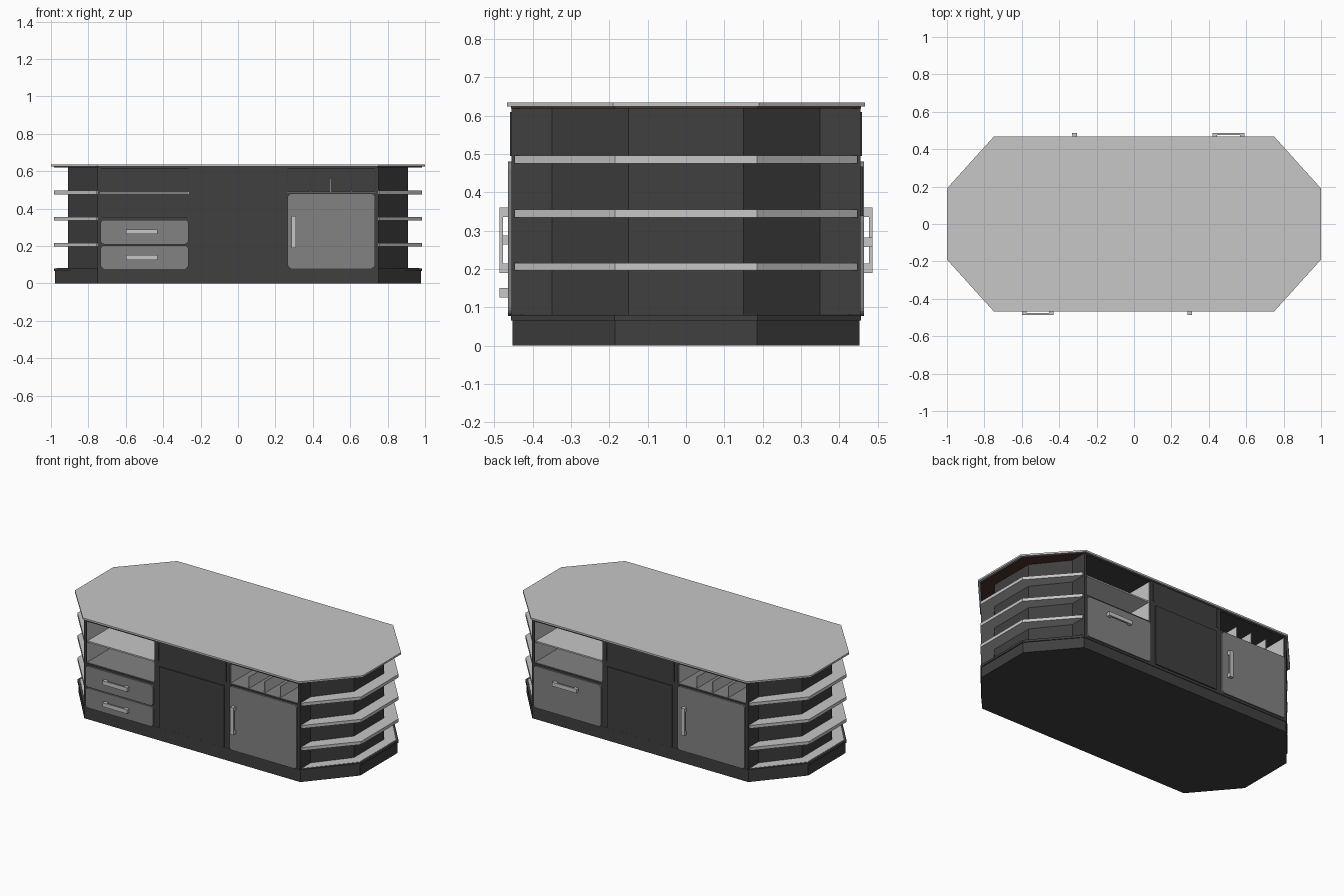
import bpy, bmesh, math

if "Cube" in bpy.data.objects:
    bpy.data.objects.remove(bpy.data.objects["Cube"])


def material(name, *rgb):
    m = bpy.data.materials.new(name)
    m.diffuse_color = (*rgb, 1)
    m.use_nodes = True
    m.node_tree.nodes["Principled BSDF"].inputs["Base Color"].default_value = m.diffuse_color
    return m


DARK = material("charcoal", .05, .05, .05)
MID = material("mid_grey", .225, .225, .225)
LIGHT = material("light_grey", .57, .57, .57)
BROWN = material("dark_brown", .075, .033, .024)


def prism(name, pts, lo, hi, mat, axis='z', turn=False):
    """Extrude a flat outline along z or y; turn spins it half round z."""
    bm = bmesh.new()
    rings = []
    for d in (lo, hi):
        ring = []
        for a, b in pts:
            x, y, z = (a, b, d) if axis == 'z' else (a, d, b)
            if turn:
                x, y = -x, -y
            ring.append(bm.verts.new((x, y, z)))
        rings.append(ring)
    n = len(pts)
    bm.faces.new(rings[0])
    bm.faces.new(rings[1])
    for i in range(n):
        j = (i + 1) % n
        bm.faces.new((rings[0][i], rings[0][j], rings[1][j], rings[1][i]))
    bmesh.ops.recalc_face_normals(bm, faces=bm.faces)
    me = bpy.data.meshes.new(name)
    bm.to_mesh(me)
    bm.free()
    me.materials.append(mat)
    ob = bpy.data.objects.new(name, me)
    bpy.context.collection.objects.link(ob)
    return ob


def box(name, x0, x1, y0, y1, z0, z1, mat, turn=False):
    return prism(name, [(x0, y0), (x1, y0), (x1, y1), (x0, y1)], z0, z1, mat, turn=turn)


def octagon(ex, ey, cx, cy):
    half = [(cx, -ey), (ex, -cy), (ex, cy), (cx, ey)]
    return half + [(-x, -y) for x, y in half]


def rounded(x0, x1, z0, z1, r=.02):
    pts = []
    for k, (cx, cz) in enumerate([(x1 - r, z1 - r), (x0 + r, z1 - r), (x0 + r, z0 + r), (x1 - r, z0 + r)]):
        for i in range(5):
            a = math.radians(90 * k + 22.5 * i)
            pts.append((cx + r * math.cos(a), cz + r * math.sin(a)))
    return pts


def handle(name, cx, cz, length, upright, t):
    """Grab bar standing off on two posts."""
    h, w = length / 2, .0125
    a, b = (w, h) if upright else (h, w)
    box(name + "_bar", cx - a, cx + a, -.487, -.477, cz - b, cz + b, LIGHT, t)
    for s in (-1, 1):
        px = cx + (0 if upright else s * (h - .012))
        pz = cz + (s * (h - .012) if upright else 0)
        box(name + "_post", px - .012, px + .012, -.478, -.46, pz - .012, pz + .012, LIGHT, t)


# Plinth, ledge and worktop
prism("plinth", octagon(.978, .453, .75, .185), 0, .066, DARK)
prism("plinth_ledge", octagon(.984, .457, .752, .187), .066, .08, DARK)
prism("worktop_underside", octagon(.985, .457, .745, .187), .619, .624, BROWN)
prism("worktop", octagon(1, .467, .75, .19), .624, .635, LIGHT)

# Centre column running front to back
box("centre_column", -.262, .262, -.455, .455, .08, .6195, DARK)

D = -.15       # back plane of the open niches
for t in (False, True):
    side = "back" if t else "front"
    # Left bay: frame, niche lining and shelf
    box(side + "_drawer_case", -.735, -.262, -.455, 0, .08, .352, DARK, t)
    box(side + "_niche_floor", -.735, -.262, -.452, D, .352, .355, MID, t)
    box(side + "_niche_back", -.735, -.262, D, 0, .352, .6195, DARK, t)
    box(side + "_left_post", -.75, -.735, -.455, 0, .08, .6195, DARK, t)
    box(side + "_niche_lining", -.735, -.732, -.45, D, .355, .615, LIGHT, t)
    box(side + "_niche_lining", -.265, -.262, -.45, D, .355, .615, LIGHT, t)
    box(side + "_niche_shelf", -.732, -.265, -.447, D, .479, .488, LIGHT, t)
    box(side + "_left_rail", -.735, -.262, -.455, 0, .613, .6195, DARK, t)

    # Drawers: two in front, one tall one behind
    for z0, z1, hz in ([(.078, .34, .27)] if t else [(.078, .203, .138), (.209, .34, .276)]):
        prism(side + "_drawer", rounded(-.735, -.265, z0, z1), -.465, -.45, MID, 'y', t)
        handle(side + "_drawer_handle", -.505 if t else -.515, hz, .17, False, t)

    # Centre door and upper panel with its side strips
    box(side + "_centre_panel", -.225, .225, -.462, -.45, .083, .467, DARK, t)
    for x in (-.235, .235):
        box(side + "_panel_strip", x - .004, x + .004, -.459, -.45, .495, .61, DARK, t)

    # Right bay: door below a divided tray niche
    box(side + "_cupboard_case", .262, .735, -.455, 0, .08, .487, DARK, t)
    box(side + "_tray_floor", .262, .735, -.452, D, .487, .49, MID, t)
    box(side + "_tray_back", .262, .735, D, 0, .487, .6195, DARK, t)
    box(side + "_right_post", .735, .75, -.455, 0, .08, .6195, DARK, t)
    box(side + "_tray_lining", .262, .265, -.45, D, .49, .615, LIGHT, t)
    box(side + "_tray_lining", .732, .735, -.45, D, .49, .615, LIGHT, t)
    box(side + "_right_rail", .262, .735, -.455, 0, .613, .6195, DARK, t)
    for x in (.388, .496, .606):
        box(side + "_tray_divider", x - .003, x + .003, -.447, D, .49, .56, LIGHT, t)
    prism(side + "_door", rounded(.265, .733, .08, .48), -.465, -.45, MID, 'y', t)
    handle(side + "_door_handle", .318 if t else .298, .275, .17, True, t)

    # Open shelf end: recessed wall, floor and three angled shelves
    end = "left" if t else "right"
    prism(end + "_end_wall", [(.745, -.35), (.75, -.35), (.91, -.15), (.91, .15), (.75, .35), (.745, .35)],
          .08, .6195, DARK, turn=t)
    prism(end + "_end_floor", [(.75, -.44), (.97, -.18), (.97, .18), (.75, .44)], .079, .0815, LIGHT, turn=t)
    for z in (.206, .345, .486):
        prism(end + "_end_shelf", [(.748, -.447), (.756, -.447), (.985, -.185), (.985, .185),
                                   (.756, .447), (.748, .447)], z - .01, z + .01, LIGHT, turn=t)
